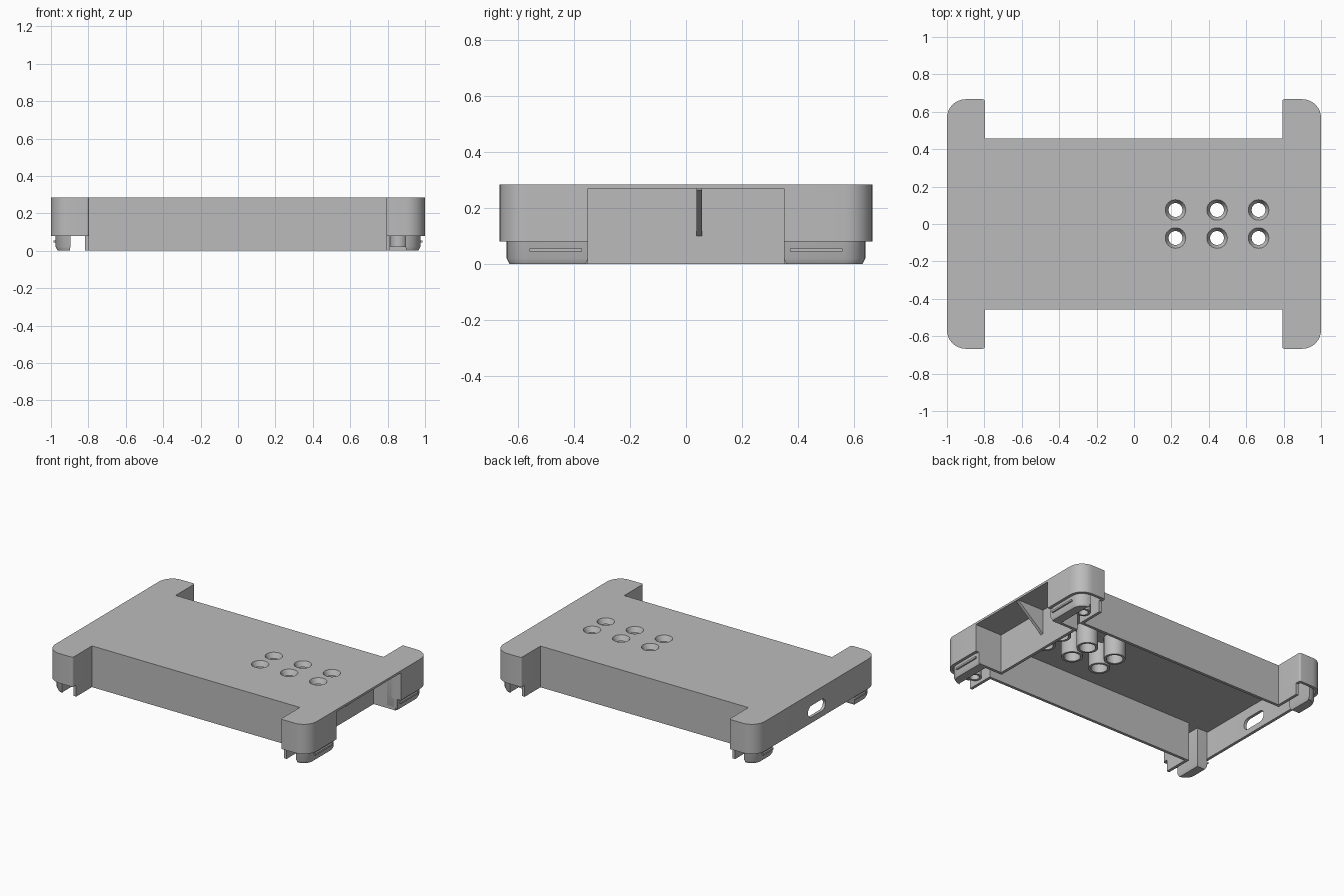
import bpy, bmesh, math
from mathutils import Vector

cube = bpy.data.objects.get("Cube")
if cube:
    bpy.data.objects.remove(cube, do_unlink=True)

grey = bpy.data.materials.new("light_grey_plastic")
grey.use_nodes = True
COLOUR = (0.5, 0.5, 0.5, 1)
grey.diffuse_color = COLOUR
grey.node_tree.nodes["Principled BSDF"].inputs["Base Color"].default_value = COLOUR

TOP, ROOF, LUG = 0.285, 0.27, 0.08
WALL = 0.02


def outline(corners, inset=0.0):
    """Offset a counter-clockwise outline of (x, y, radius) inward and round it."""
    n, pts = len(corners), []
    for i, (x, y, r) in enumerate(corners):
        p = Vector((x, y))
        d0 = (p - Vector(corners[i - 1][:2])).normalized()
        d1 = (Vector(corners[(i + 1) % n][:2]) - p).normalized()
        p += inset * (Vector((-d0.y, d0.x)) + Vector((-d1.y, d1.x)))
        convex = d0.x * d1.y - d0.y * d1.x > 0
        r = max(r - inset, 0.002) if convex else r
        if corners[i][2] == 0:
            pts.append(p)
            continue
        centre = p + r * (d1 - d0)
        for k in range(9):
            a = k / 8 * math.pi / 2
            pts.append(centre - r * (d1 * math.cos(a) - d0 * math.sin(a)))
    return pts


def loft(name, layers, ring=False):
    """Skin stacked loops; ring joins the last loop to the first."""
    bm = bmesh.new()
    loops = [[bm.verts.new((p[0], p[1], z)) for p in pts] for pts, z in layers]
    pairs = list(zip(loops, loops[1:]))
    if ring:
        pairs.append((loops[-1], loops[0]))
    else:
        bm.faces.new(loops[0])
        bm.faces.new(loops[-1])
    for a, b in pairs:
        for i in range(len(a)):
            bm.faces.new((a[i - 1], a[i], b[i], b[i - 1]))
    bmesh.ops.recalc_face_normals(bm, faces=bm.faces)
    mesh = bpy.data.meshes.new(name)
    bm.to_mesh(mesh)
    bm.free()
    mesh.materials.append(grey)
    obj = bpy.data.objects.new(name, mesh)
    bpy.context.collection.objects.link(obj)
    return obj


def box(name, x0, x1, y0, y1, z0, z1):
    x0, x1 = sorted((x0, x1))
    y0, y1 = sorted((y0, y1))
    pts = [(x0, y0), (x1, y0), (x1, y1), (x0, y1)]
    return loft(name, [(pts, z0), (pts, z1)])


def circle(x, y, r):
    return [(x + r * math.cos(a * math.pi / 16), y + r * math.sin(a * math.pi / 16))
            for a in range(32)]


def cut(obj, cutter):
    mod = obj.modifiers.new("cut", 'BOOLEAN')
    mod.operation, mod.solver, mod.object = 'DIFFERENCE', 'EXACT', cutter
    graph = bpy.context.evaluated_depsgraph_get()
    mesh = bpy.data.meshes.new_from_object(obj.evaluated_get(graph))
    obj.modifiers.clear()
    obj.data = mesh
    bpy.data.objects.remove(cutter, do_unlink=True)


# Outlines: body with four corner lugs, and the same with the end recess
L, R, SIDE, END = -0.797, 0.793, 0.457, 0.667
RECESS = 0.35
left_part = [(R, SIDE, 0), (L, SIDE, 0), (L, END, .012), (-1, END, .1),
             (-1, -END, .1), (L, -END, .012), (L, -SIDE, 0), (R, -SIDE, 0),
             (R, -END, .012), (1, -END, .1)]
plate_shape = left_part + [(1, END, .1), (R, END, .012)]
wall_shape = left_part + [(1, -RECESS, 0), (R, -RECESS, 0), (R, RECESS, 0),
                          (1, RECESS, 0), (1, END, .1), (R, END, .012)]

# Top plate with six holes
plate = loft("top_plate", [(outline(plate_shape), ROOF), (outline(plate_shape), TOP)])
for i in range(3):
    for y in (-0.075, 0.075):
        x = 0.222 + 0.222 * i
        ring = circle(x, y, 0.055)
        cut(plate, loft("hole_cutter", [(ring, 0.2), (ring, 0.4)]))
        # Countersunk tube hanging under the plate
        loft("button_tube", [(circle(x, y, r), z) for r, z in (
            (.055, TOP), (.037, .25), (.052, .249), (.052, .12), (.068, .12),
            (.068, ROOF), (.056, ROOF))], ring=True)

# Upper wall with the end slot
outer, inner = outline(wall_shape), outline(wall_shape, WALL)
wall = loft("outer_wall", [(outer, LUG), (outer, ROOF), (inner, ROOF), (inner, LUG)], ring=True)
stadium = [(-.095, .12, .038), (.095, .12, .038), (.095, .2, .038), (-.095, .2, .038)]
slot = loft("slot_cutter", [(outline(stadium), -1.1), (outline(stadium), -0.9)])
for v in slot.data.vertices:
    y, z, x = v.co
    v.co = (x, y, z)
cut(wall, slot)

# Lower walls and the brace in the recess
box("recess_wall_lower", R - WALL, R, -RECESS - WALL, RECESS + WALL, 0, LUG)
brace = box("recess_brace", R, 0.99, 0.037, 0.058, 0.1, ROOF)
for v in brace.data.vertices:
    if v.co.x > 0.9 and v.co.z < 0.2:
        v.co.z = ROOF - 0.005

for s in (-1, 1):
    box("side_wall_lower", L, R, s * SIDE, s * (SIDE - WALL), 0, LUG)
    box("recess_side_lower", R - WALL, 0.96, s * RECESS, s * (RECESS + WALL), 0, LUG)
    # Screw boss inside each lug next to the recess
    loft("lug_boss", [(circle(.86, s * .53, r), z) for r, z in (
        (.045, .02), (.045, ROOF), (.03, ROOF), (.03, .02))], ring=True)
    for e in (-1, 1):
        # Thin lip below the inner lug wall
        edge = R if e > 0 else L
        box("lug_lip", edge, edge + e * WALL, s * (SIDE - WALL), s * 0.63, 0, LUG + .01)
        # Rounded snap foot with a tapered base
        y0 = RECESS if e > 0 else 0.45
        foot = [(.895, y0, 0), (.975, y0, 0), (.975, .642, .078), (.895, .642, 0)]
        loft("snap_foot", [([(e * p[0], s * p[1]) for p in outline(foot, d)], z)
                           for d, z in ((.01, 0), (0, .02), (0, ROOF - .001))])
        # Snap ridge on the outer face of the foot
        y1 = max(y0, 0.372)
        box("snap_ridge", e * .97, e * .986, s * y1, s * .56, .044, .056)

# Smooth the rounded corners and tubes
bpy.ops.object.select_all(action='DESELECT')
for obj in bpy.context.collection.objects:
    if obj.type == 'MESH' and obj.data.materials and obj.data.materials[0] == grey:
        obj.select_set(True)
        bpy.context.view_layer.objects.active = obj
bpy.ops.object.shade_smooth_by_angle(angle=math.radians(30))
